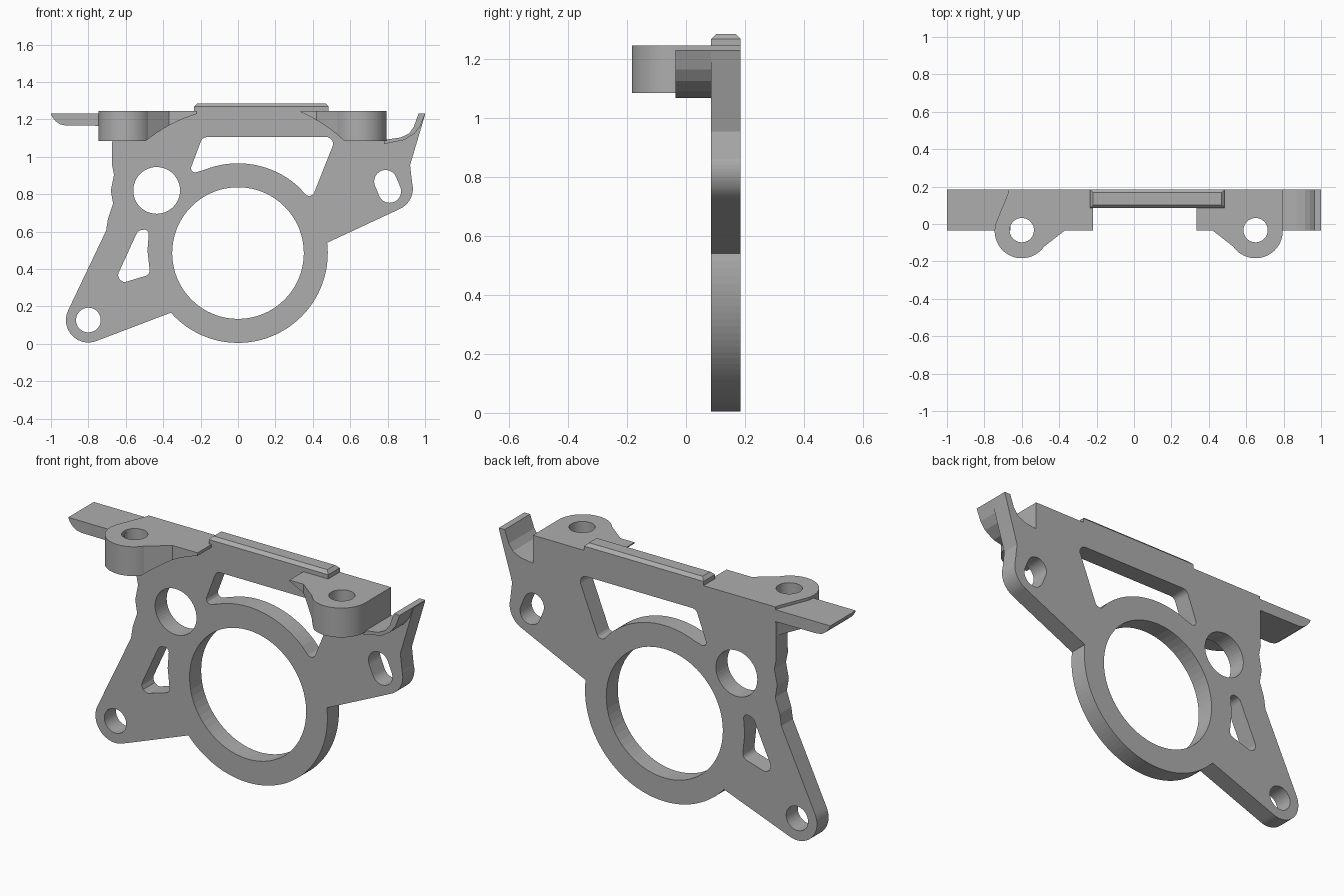
import bpy, bmesh
from math import cos, sin, radians
from mathutils import Vector, Matrix

cube = bpy.data.objects.get("Cube")
if cube:
    bpy.data.objects.remove(cube)

grey = bpy.data.materials.new("metal grey")
grey.use_nodes = True
color = (0.42, 0.42, 0.42, 1)
grey.diffuse_color = color
grey.node_tree.nodes["Principled BSDF"].inputs["Base Color"].default_value = color


def arc(cx, cy, r, start, end, n=16):
    angles = [radians(start + (end - start) * i / n) for i in range(n + 1)]
    return [(cx + r * cos(a), cy + r * sin(a)) for a in angles]


def circle(cx, cy, r, n=48):
    return arc(cx, cy, r, 0, 360, n)[:-1]


def rounded(points, n=6):
    """Round the corners that carry a third value, the radius."""
    out = []
    for i, p in enumerate(points):
        c = Vector(p[:2])
        if len(p) < 3:
            out.append(tuple(c))
            continue
        u = Vector(points[i - 1][:2]) - c
        v = Vector(points[(i + 1) % len(points)][:2]) - c
        half = u.angle(v) / 2
        t = min(p[2] * cos(half) / sin(half), u.length * 0.49, v.length * 0.49)
        u.normalize()
        v.normalize()
        r = t * sin(half) / cos(half)
        centre = c + (u + v).normalized() * (r / sin(half))
        a, b = c + u * t - centre, c + v * t - centre
        for k in range(n + 1):
            d = a.lerp(b, k / n).normalized() * r
            out.append(tuple(centre + d))
    return out


def solid(name, loops, low, high, upright=False):
    """Extrude an outline with holes, along z, or along y when upright."""
    bm = bmesh.new()
    for loop in loops:
        verts = [bm.verts.new((a, b, 0)) for a, b in loop]
        for i, v in enumerate(verts):
            bm.edges.new((verts[i - 1], v))
    bmesh.ops.triangle_fill(bm, use_beauty=True, edges=bm.edges[:])
    bmesh.ops.dissolve_limit(bm, angle_limit=0.001, verts=bm.verts[:], edges=bm.edges[:])
    new = bmesh.ops.extrude_face_region(bm, geom=bm.faces[:])["geom"]
    moved = [g for g in new if isinstance(g, bmesh.types.BMVert)]
    bmesh.ops.translate(bm, verts=moved, vec=(0, 0, high - low))
    if upright:
        bm.transform(Matrix.Translation((0, high, 0)) @ Matrix.Rotation(radians(90), 4, "X"))
    else:
        bm.transform(Matrix.Translation((0, 0, low)))
    bmesh.ops.recalc_face_normals(bm, faces=bm.faces[:])
    mesh = bpy.data.meshes.new(name)
    bm.to_mesh(mesh)
    bm.free()
    mesh.materials.append(grey)
    obj = bpy.data.objects.new(name, mesh)
    bpy.context.collection.objects.link(obj)
    return obj


FRONT, BACK, LEDGE, TOP = 0.085, 0.185, -0.035, 1.245
RING = (0, 0.485)

# Main plate outline and its openings
outline = [(-0.67, TOP), (0.795, TOP), (0.795, 1.08), (0.89, 1.095), (0.94, 1.13), (0.97, 1.17),
           (0.995, 1.225), (1.0, 1.225), (0.92, 0.955)]
outline += arc(0.815, 0.83, 0.12, 15, -67)
outline += arc(*RING, 0.48, 6.6, -138.4, 48)
outline += arc(-0.80, 0.127, 0.12, -70, -205, 20)
outline += [(-0.705, 0.605), (-0.695, 0.67), (-0.668, 0.75), (-0.68, 0.82), (-0.663, 0.905),
            (-0.674, 0.96)]
window = rounded([(-0.19, 1.105, 0.035), (0.525, 1.105, 0.035), (0.39, 0.765, 0.04)]
                 + arc(*RING, 0.48, 47, 112, 18) + [(-0.265, 0.905, 0.03)])
pocket = rounded([(-0.535, 0.605, 0.035), (-0.475, 0.615, 0.035), (-0.484, 0.5),
                  (-0.47, 0.37, 0.03), (-0.67, 0.31, 0.035)])
slot = arc(0.789, 0.868, 0.061, 22, 202) + arc(0.811, 0.815, 0.061, 202, 382)
solid("main_plate", [outline, circle(*RING, 0.352, 64), circle(-0.435, 0.82, 0.125),
                     circle(-0.80, 0.127, 0.066), window, pocket, slot], FRONT, BACK, True)


# Mounting ears, hollowed below by a cylinder around the ring
def ear(name, plan, hole, radius):
    obj = solid(name, [plan, circle(*hole, 0.065)], 1.085, TOP)
    cutter = solid("ear_cutter", [circle(0, 0.48, radius, 128)], -0.4, 0.4, True)
    cutter.hide_render = True
    mod = obj.modifiers.new("hollow", "BOOLEAN")
    mod.operation, mod.solver, mod.object = "DIFFERENCE", "EXACT", cutter
    bpy.context.view_layer.update()
    cut = obj.evaluated_get(bpy.context.evaluated_depsgraph_get())
    mesh = bpy.data.meshes.new_from_object(cut)
    obj.modifiers.clear()
    obj.data = mesh
    bpy.data.objects.remove(cutter)


inner = 0.18
ear("right_mounting_ear", arc(-0.6, -0.038, 0.145, 163, 325, 32)
    + [(-0.37, LEDGE), (-0.22, LEDGE), (-0.22, inner), (-0.667, inner)], (-0.6, -0.033), 0.78)
ear("left_mounting_ear", [(0.335, inner), (0.335, LEDGE), (0.42, LEDGE)]
    + arc(0.65, -0.038, 0.145, 215, 360, 32) + [(0.795, inner)], (0.65, -0.033), 0.83)

# Side wings
solid("right_wing", [[(-1.0, 1.23), (-0.995, 1.215), (-0.975, 1.19), (-0.95, 1.173), (-0.92, 1.167),
                      (-0.66, 1.165), (-0.66, 1.23)]], LEDGE, BACK, True)
solid("left_wing", [[(0.78, 1.09), (0.87, 1.103), (0.915, 1.125), (0.94, 1.16), (0.965, 1.23),
                     (1.0, 1.23), (0.975, 1.165), (0.945, 1.125), (0.89, 1.09), (0.78, 1.068)]],
      LEDGE, BACK, True)

# Top rail with chamfered upper edges
rail = solid("top_rail", [[(-0.235, FRONT), (0.485, FRONT), (0.485, BACK), (-0.235, BACK)]], 1.235, 1.285)
bm = bmesh.new()
bm.from_mesh(rail.data)
rim = [e for e in bm.edges if all(v.co.z > 1.28 for v in e.verts)]
bmesh.ops.bevel(bm, geom=rim, offset=0.017, segments=1, affect="EDGES")
bm.to_mesh(rail.data)
bm.free()
